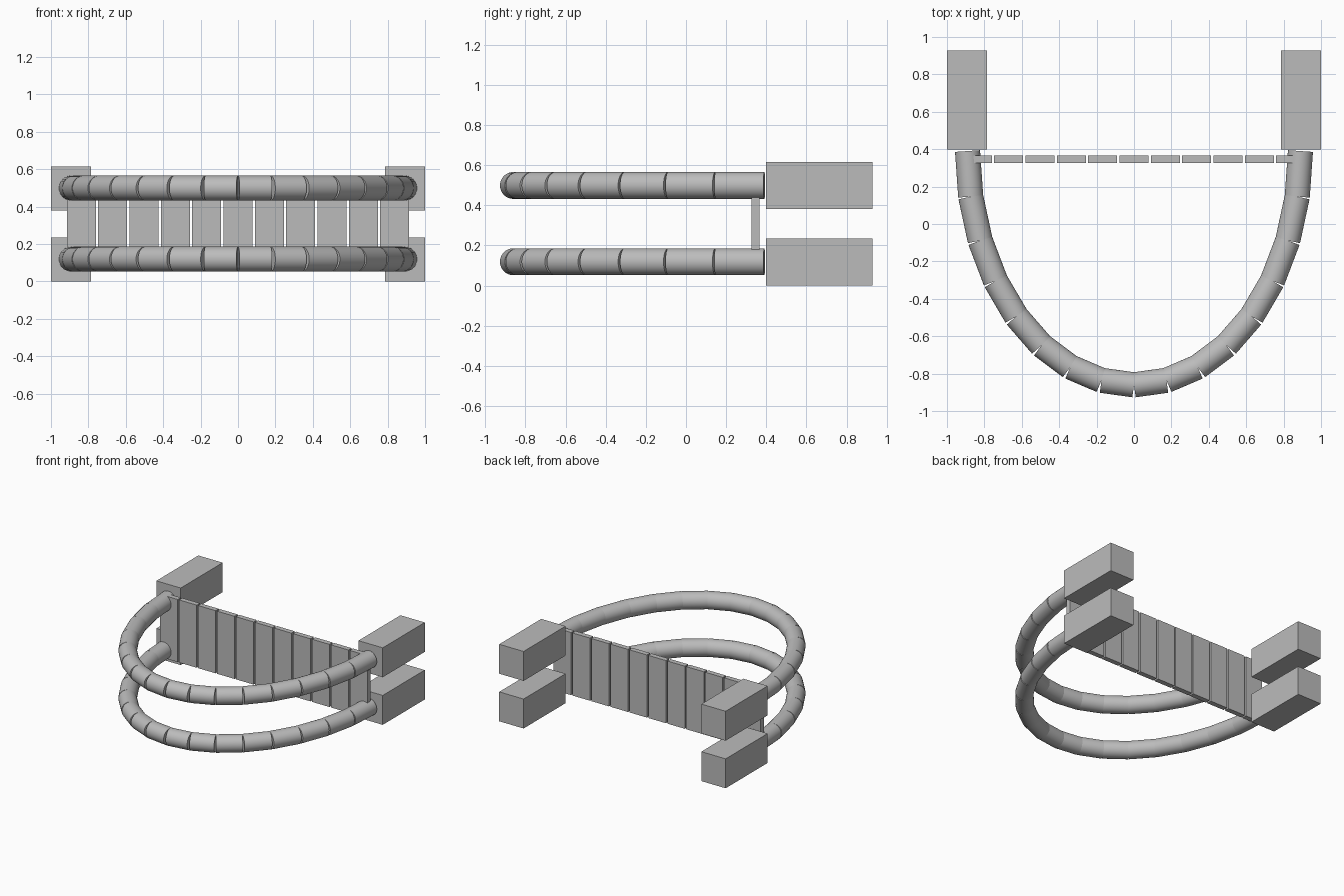
import bpy
import math
from mathutils import Vector

cube = bpy.data.objects.get("Cube")
if cube:
    bpy.data.objects.remove(cube, do_unlink=True)

grey = bpy.data.materials.new("plain_grey")
grey.use_nodes = True
colour = (0.5, 0.5, 0.5, 1)
grey.diffuse_color = colour
grey.node_tree.nodes["Principled BSDF"].inputs["Base Color"].default_value = colour


def box(name, centre, size):
    bpy.ops.mesh.primitive_cube_add(size=1, location=centre)
    obj = bpy.context.object
    obj.name = name
    obj.scale = size
    bpy.ops.object.transform_apply(location=False, rotation=False, scale=True)
    obj.data.materials.append(grey)


def rod(name, start, end, radius):
    axis = end - start
    bpy.ops.mesh.primitive_cylinder_add(
        vertices=32, radius=radius, depth=axis.length,
        location=(start + end) / 2,
        rotation=axis.to_track_quat("Z", "Y").to_euler())
    obj = bpy.context.object
    obj.name = name
    obj.data.materials.append(grey)
    bpy.ops.object.shade_smooth_by_angle(angle=math.radians(40))


LEVELS = {"lower": 0.1175, "upper": 0.4975}
SEGMENTS = 16
PLANKS = 11
PITCH = 0.1675

for level, z in LEVELS.items():
    # Anchor blocks at both ends of the hoop
    for side, s in (("left", 1), ("right", -1)):
        box(f"{level}_{side}_block", (s * 0.8925, 0.663, z), (0.215, 0.53, 0.235))

    # Half-ellipse hoop made of straight butted rods
    points = []
    for i in range(SEGMENTS + 1):
        a = math.pi * i / SEGMENTS
        points.append(Vector((0.89 * math.cos(a), 0.39 - 1.25 * math.sin(a), z + 0.001)))
    for i, (p, q) in enumerate(zip(points, points[1:])):
        rod(f"{level}_hoop_rod_{i + 1}", p, q, 0.067)

# Row of upright planks across the back
for i in range(PLANKS):
    x = (i - (PLANKS - 1) / 2) * PITCH
    box(f"plank_{i + 1}", (x, 0.345, 0.308), (0.155, 0.04, 0.5))
